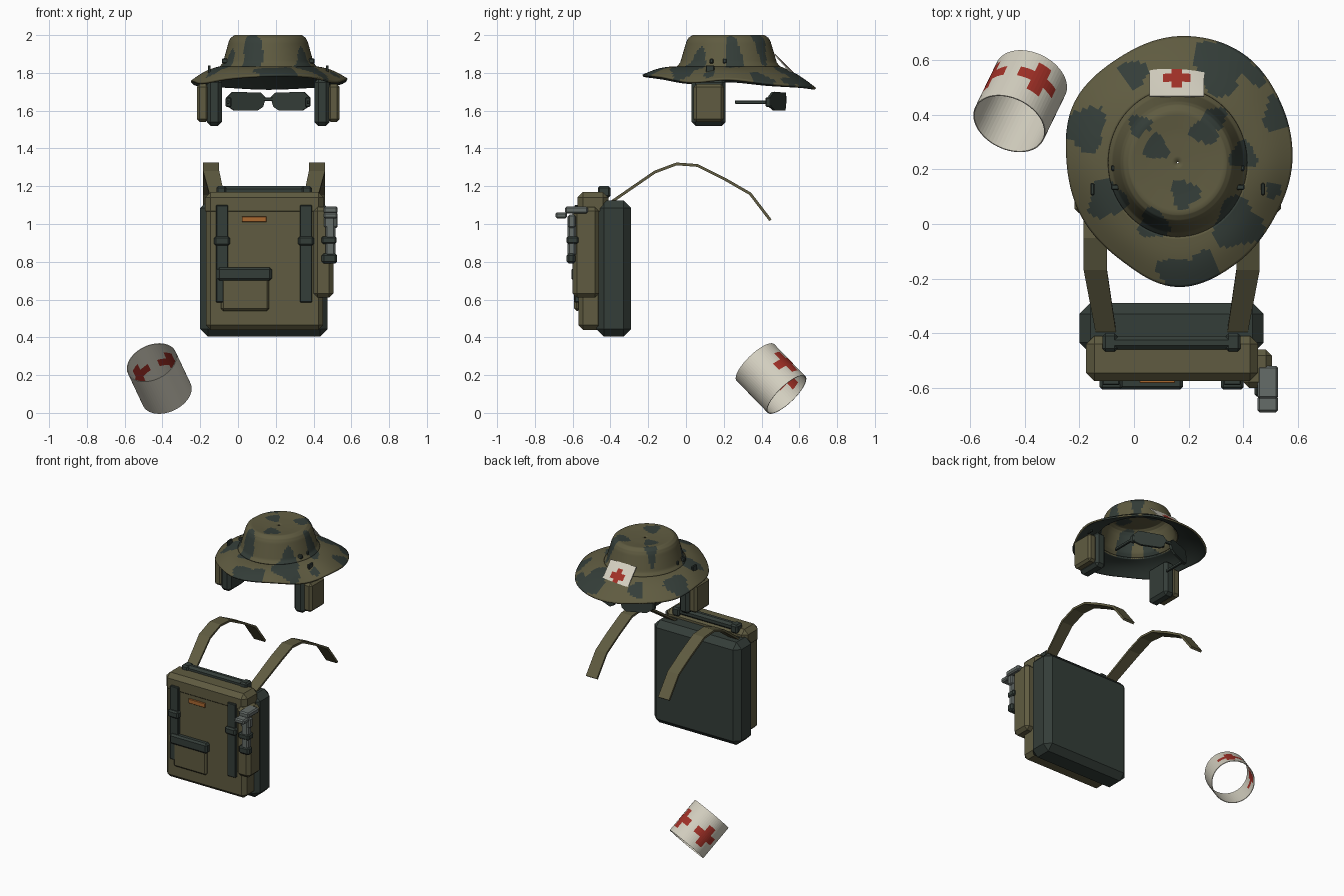
import bpy, bmesh, math
from mathutils import Vector

cube = bpy.data.objects.get("Cube")
if cube:
    bpy.data.objects.remove(cube, do_unlink=True)


def material(name, r, g, b):
    m = bpy.data.materials.new(name)
    m.use_nodes = True
    m.diffuse_color = (r, g, b, 1)
    m.node_tree.nodes["Principled BSDF"].inputs["Base Color"].default_value = (r, g, b, 1)
    return m


OLIVE = material("olive_canvas", .115, .105, .052)
DARK = material("dark_green", .034, .047, .04)
GREY = material("tool_grey", .13, .15, .14)
ORANGE = material("orange_tag", .40, .14, .03)
RED = material("red_cross", .36, .03, .02)
WHITE = material("off_white", .66, .63, .53)


def finish(name, bm, mats, thick=0, offset=0, shift=0, smooth=False):
    mesh = bpy.data.meshes.new(name)
    bm.to_mesh(mesh)
    bm.free()
    for m in mats:
        mesh.materials.append(m)
    for p in mesh.polygons:
        p.use_smooth = smooth
    ob = bpy.data.objects.new(name, mesh)
    bpy.context.collection.objects.link(ob)
    if thick:
        mod = ob.modifiers.new("thickness", 'SOLIDIFY')
        mod.thickness, mod.offset, mod.material_offset = thick, offset, shift
    return ob


def box(name, x, y, z, mat, bevel=.01):
    """Box from three (low, high) ranges with chamfered edges."""
    bm = bmesh.new()
    bmesh.ops.create_cube(bm, size=1)
    for v in bm.verts:
        v.co = [sum(r) / 2 + c * (r[1] - r[0]) for r, c in zip((x, y, z), v.co)]
    if bevel:
        bmesh.ops.bevel(bm, geom=bm.edges[:], offset=bevel, segments=1, affect='EDGES')
    return finish(name, bm, [mat])


def grid(name, point, nu, nv, mats, rule=None, closed=False, **kw):
    """Sheet from point(u, v); rule(u, v, centre) picks the material."""
    bm = bmesh.new()
    cols = nv if closed else nv + 1
    rows = [[bm.verts.new(point(i / nu, j / nv)) for j in range(cols)] for i in range(nu + 1)]
    for i in range(nu):
        for j in range(nv):
            k = (j + 1) % cols
            f = bm.faces.new((rows[i][j], rows[i + 1][j], rows[i + 1][k], rows[i][k]))
            if rule:
                f.material_index = int(rule((i + .5) / nu, (j + .5) / nv, f.calc_center_median()))
    return finish(name, bm, mats, **kw)


def in_cross(a, b, size, arm):
    a, b = abs(a), abs(b)
    return max(a, b) < size and min(a, b) < arm


def cyclic(values, t):
    """Smooth closed interpolation of evenly spaced values."""
    n = len(values)
    i, f = int(t * n), t * n % 1
    a, b, c, d = (values[(i + k) % n] for k in (-1, 0, 1, 2))
    return b + f * (c - a + f * (2*a - 5*b + 4*c - d + f * (3*(b - c) + d - a))) / 2


# Hat: camouflage blobs as centre x, y and radius
HX, HY = .16, .225
BLOBS = [(.32, .58, .10), (.38, 0, .09), (.25, -.19, .08), (.15, -.18, .06), (-.18, .35, .08),
         (-.1, .09, .07), (.02, .36, .04), (.08, .28, .045), (.26, .34, .05), (.3, .39, .04),
         (.185, .11, .05), (.53, .4, .06), (.51, .12, .03), (.4, .25, .05), (.07, 0, .055),
         (.0, .55, .05), (.45, .55, .04)]


def camo(u, v, c):
    for x, y, r in BLOBS:
        dx, dy = c.x - x, c.y - y
        wobble = 1 + .18 * math.sin(3 * math.atan2(dy, dx) + 40 * x)
        if math.hypot(dx, dy) < r * wobble:
            return True
    return False


CROWN = [(.01, 1.99), (.4, 1.993), (.7, 2), (.78, 1.985), (.82, 1.965), (.88, 1.91), (.94, 1.855), (1, 1.835)]
BRIM_RADIUS = [.42, .437, .466, .463, .44, .438, .407, .405, .414, .456, .428, .408]
BRIM_HEIGHT = [1.77, 1.745, 1.73, 1.72, 1.73, 1.74, 1.76, 1.75, 1.775, 1.79, 1.785, 1.755]


def crown_point(u, v):
    s = min(u, .9999) * (len(CROWN) - 1)
    i, f = int(s), s % 1
    r, z = [p + (q - p) * f for p, q in zip(CROWN[i], CROWN[i + 1])]
    a = v * math.tau
    return HX + .255 * r * math.cos(a), HY + .272 * r * math.sin(a), z


def brim_point(u, v):
    a = v * math.tau
    x, y, z = crown_point(1, v)
    r, low = cyclic(BRIM_RADIUS, v), cyclic(BRIM_HEIGHT, v)
    return (x + (HX + r * math.cos(a) - x) * u, y + (HY + r * math.sin(a) - y) * u,
            z + (low - z) * u + .012 * math.sin(u * math.pi))


grid("hat_crown", crown_point, 35, 120, [OLIVE, DARK], camo, True,
     thick=.008, offset=-1, smooth=True)
grid("hat_brim", brim_point, 20, 120, [OLIVE, DARK, DARK], camo, True,
     thick=.012, offset=-1, shift=1, smooth=True)


# Medic patch leaning from the crown to the brim
def patch_point(u, v):
    x = (v - .5) * .2
    return HX - .003 + x, .572 - .105 * u - 1.2 * x * x * (1 - u), 1.795 + .105 * u


grid("hat_patch", patch_point, 24, 32, [WHITE, RED],
     lambda u, v, c: in_cross((v - .5) * .2, (u - .36) * .15, .053, .02), thick=.006)

# Parts repeated on both sides of the hat
for side, word in ((-1, "right"), (1, "left")):
    def span(a, b):
        return sorted((HX + side * a, HX + side * b))
    box(f"ear_pad_{word}", span(.245, .325), (.03, .21), (1.52, 1.77), DARK, .02)
    box(f"ear_cover_{word}", span(.315, .378), (.04, .2), (1.54, 1.74), OLIVE, .015)
    box(f"brim_loop_{word}", span(.305, .32), (.105, .15), (1.79, 1.84), DARK, .004)
    for n, y in enumerate((.135, .205)):
        box(f"eyelet_{word}_{n}", span(.215, .245), (y - .01, y + .01), (1.85, 1.875), DARK, .004)

    # Glasses
    outline = [(.015, 1.67), (.04, 1.695), (.19, 1.7), (.22, 1.67),
               (.21, 1.62), (.18, 1.6), (.06, 1.6), (.03, 1.62)]
    bm = bmesh.new()
    bm.faces.new([bm.verts.new((HX + side * x, .525 - 1.8 * x * x, z)) for x, z in outline])
    finish(f"lens_{word}", bm, [DARK], thick=.015)
    box(f"temple_{word}", span(.205, .22), (.26, .45), (1.635, 1.655), DARK, .003)
    box(f"hinge_{word}", span(.195, .225), (.42, .45), (1.62, 1.67), DARK, .006)
box("glasses_bridge", (.135, .185), (.515, .53), (1.65, 1.67), DARK, .003)

# Backpack body
box("pack_back", (-.2, .475), (-.475, -.29), (.405, 1.125), DARK, .04)
box("pack_front", (-.17, .45), (-.57, -.44), (.44, 1.1), OLIVE, .025)
box("pack_flap", (-.175, .455), (-.575, -.41), (1.04, 1.17), OLIVE, .03)
box("pack_roll", (-.09, .365), (-.46, -.41), (1.15, 1.2), DARK, .015)
box("name_tag", (.02, .15), (-.582, -.57), (1.01, 1.04), ORANGE, .002)
box("front_pocket", (-.09, .165), (-.592, -.56), (.54, .73), OLIVE, .012)
box("front_pocket_flap", (-.11, .18), (-.607, -.56), (.7, .77), DARK, .012)
box("side_pocket", (.4, .505), (-.6, -.46), (.61, 1.09), OLIVE, .022)

# Shoulder straps, buckled straps and roll ends
PX = .138
STRAP = [(.242, -.43, 1.09), (.242, -.39, 1.12), (.28, -.165, 1.275), (.28, -.05, 1.318),
         (.28, .06, 1.31), (.28, .21, 1.235), (.28, .34, 1.16), (.28, .447, 1.02)]
for side, word in ((-1, "right"), (1, "left")):
    def strap_point(u, v):
        x, y, z = STRAP[round(u * (len(STRAP) - 1))]
        return PX + side * (x + (v - .5) * (.075 if u < .2 else .085)), y, z

    def across(x, half):
        return PX + side * x - half, PX + side * x + half
    grid(f"shoulder_strap_{word}", strap_point, len(STRAP) - 1, 1, [OLIVE], thick=.015)
    box(f"closing_strap_{word}", across(.222, .032), (-.59, -.55), (.585, 1.1), DARK, .004)
    box(f"buckle_{word}", across(.222, .042), (-.607, -.565), (.885, .935), DARK, .01)
    box(f"roll_end_{word}", across(.226, .027), (-.467, -.4), (1.14, 1.2), DARK, .01)

# Angled torch clipped to the side pocket
box("torch_body", (.462, .515), (-.627, -.583), (.83, 1.05), GREY, .01)
box("torch_collar", (.455, .528), (-.625, -.585), (.98, 1.05), GREY, .008)
box("torch_head", (.452, .528), (-.64, -.52), (1.055, 1.092), GREY, .008)
box("torch_lens", (.452, .528), (-.69, -.63), (1.03, 1.062), GREY, .008)
box("torch_cap", (.442, .525), (-.632, -.585), (.79, .845), DARK, .012)
box("torch_clip", (.442, .522), (-.632, -.57), (.895, .935), DARK, .008)

# Armband: tilted open ring with two crosses a quarter turn apart
AXIS = Vector((.32, .66, -.68)).normalized()
side_dir = Vector((-.84, .56, .15))
side_dir = (side_dir - AXIS * side_dir.dot(AXIS)).normalized()
top_dir = AXIS.cross(side_dir)
if top_dir.z < 0:
    top_dir.negate()
BAND_R, BAND_L = .137, .25


def band_point(u, v):
    a = v * math.tau
    ring = top_dir * math.cos(a) + side_dir * math.sin(a)
    return Vector((-.417, .45, .182)) + AXIS * (u - .5) * BAND_L + ring * BAND_R


def band_rule(u, v, c):
    along = (u - .56) * BAND_L
    return any(in_cross((v - q) * math.tau * BAND_R, along, .075, .027) for q in (0, .25, 1))


grid("armband", band_point, 26, 64, [WHITE, RED], band_rule, True, thick=.004)
